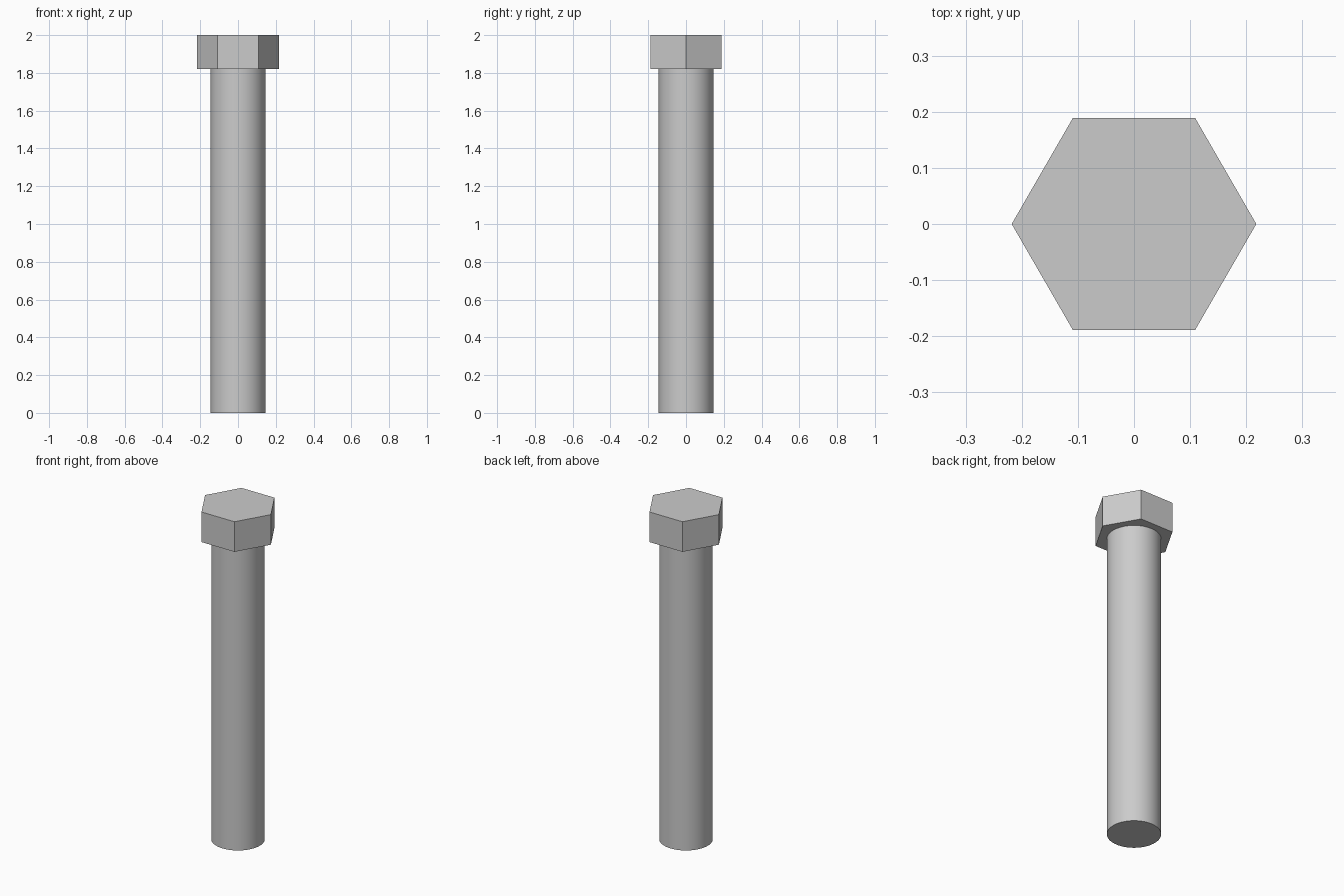
import bpy
import bmesh
from math import cos, sin, tau, radians

cube = bpy.data.objects.get("Cube")
if cube:
    bpy.data.objects.remove(cube, do_unlink=True)

# Single plain metal colour
steel = bpy.data.materials.new("steel_grey")
steel.use_nodes = True
colour = (0.6, 0.6, 0.6, 1.0)
steel.diffuse_color = colour
steel.node_tree.nodes["Principled BSDF"].inputs["Base Color"].default_value = colour


def prism(name, sides, radius, bottom, top):
    """Extrude a regular polygon, first corner on +x, from bottom to top."""
    bm = bmesh.new()
    ring = [bm.verts.new((radius * cos(tau * i / sides),
                          radius * sin(tau * i / sides), bottom))
            for i in range(sides)]
    base = bm.faces.new(ring)
    result = bmesh.ops.extrude_face_region(bm, geom=[base], use_keep_orig=True)
    raised = [v for v in result["geom"] if isinstance(v, bmesh.types.BMVert)]
    bmesh.ops.translate(bm, verts=raised, vec=(0, 0, top - bottom))
    bmesh.ops.recalc_face_normals(bm, faces=bm.faces)
    mesh = bpy.data.meshes.new(name)
    bm.to_mesh(mesh)
    bm.free()
    mesh.materials.append(steel)
    obj = bpy.data.objects.new(name, mesh)
    bpy.context.collection.objects.link(obj)
    return obj


HEAD_BASE = 1.82

# Hexagonal head with corners on the x axis
prism("hex_head", 6, 0.218, HEAD_BASE, 2.0)

# Smooth round shank, meeting the underside of the head
shank = prism("shank", 64, 0.145, 0.0, HEAD_BASE)
bpy.ops.object.select_all(action="DESELECT")
shank.select_set(True)
bpy.context.view_layer.objects.active = shank
bpy.ops.object.shade_smooth_by_angle(angle=radians(30))
